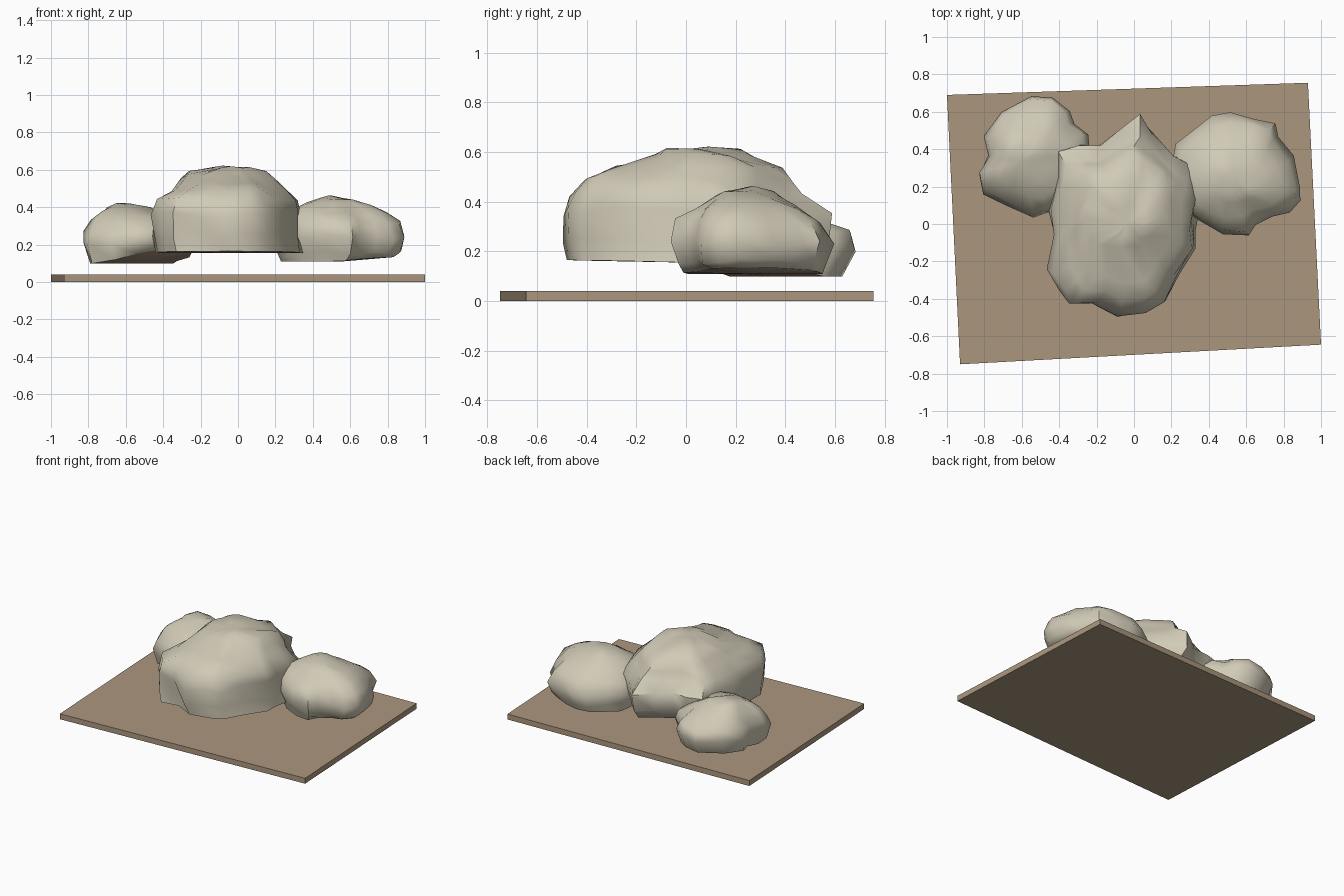
import bpy
import bmesh
from mathutils import Vector, noise

cube = bpy.data.objects.get("Cube")
if cube:
    bpy.data.objects.remove(cube, do_unlink=True)


def make_material(name, rgb):
    mat = bpy.data.materials.new(name)
    mat.use_nodes = True
    colour = (*rgb, 1)
    mat.diffuse_color = colour
    shader = mat.node_tree.nodes["Principled BSDF"]
    shader.inputs["Base Color"].default_value = colour
    shader.inputs["Roughness"].default_value = 0.9
    return mat


STONE = make_material("pale_stone", (0.635, 0.59, 0.47))
SOIL = make_material("brown_soil", (0.33, 0.24, 0.18))
EARTH = make_material("earth_slab", (0.41, 0.31, 0.208))


def add_object(name, bm, materials):
    bmesh.ops.recalc_face_normals(bm, faces=bm.faces)
    mesh = bpy.data.meshes.new(name)
    bm.to_mesh(mesh)
    bm.free()
    for mat in materials:
        mesh.materials.append(mat)
    obj = bpy.data.objects.new(name, mesh)
    bpy.context.collection.objects.link(obj)
    return obj


def add_slab(name, corners, thickness):
    bm = bmesh.new()
    face = bm.faces.new([bm.verts.new((x, y, 0)) for x, y in corners])
    solid = bmesh.ops.extrude_face_region(bm, geom=[face])
    top = [v for v in solid["geom"] if isinstance(v, bmesh.types.BMVert)]
    bmesh.ops.translate(bm, verts=top, vec=(0, 0, thickness))
    return add_object(name, bm, [EARTH])


def unit_outline(points):
    """Scale an outline to a square reaching from -1 to 1."""
    xs, ys = zip(*points)
    low, high = Vector((min(xs), min(ys))), Vector((max(xs), max(ys)))
    middle, half = (low + high) / 2, (high - low) / 2
    return [Vector(((x - middle.x) / half.x, (y - middle.y) / half.y)) for x, y in points]


def add_rock(name, outline, rings, tilt, roughness=0.035):
    """Loft an outline through rings of (z, x min, x max, y min, y max)."""
    bm = bmesh.new()
    shape = unit_outline(outline)
    loops = []
    for level, (z, x0, x1, y0, y1) in enumerate(rings):
        centre = Vector(((x0 + x1) / 2, (y0 + y1) / 2, z))
        # the outline grows rounder towards the crown
        roundness = 0.7 * max(0, level - 2) / len(rings)
        loop = []
        for corner in shape:
            u, v = corner.lerp(corner.normalized(), roundness)
            p = centre + Vector((u * (x1 - x0) / 2, v * (y1 - y0) / 2, 0))
            if level == 0:
                # the underside rises towards the tilt direction
                p.z += max(0, (p - centre).normalized().dot(tilt))
            else:
                p += noise.noise_vector(p * 6) * roughness
            loop.append(bm.verts.new(p))
        loops.append(loop)

    count = len(shape)
    for low, high in zip(loops, loops[1:]):
        for i in range(count):
            j = (i + 1) % count
            bm.faces.new((low[i], low[j], high[j], high[i]))

    # Close the crown and the soil-coloured underside with fans
    for loop, index in ((loops[0], 1), (loops[-1], 0)):
        middle = sum((v.co for v in loop), Vector()) / count
        if index:
            middle.z = rings[0][0]
        hub = bm.verts.new(middle)
        for i in range(count):
            face = bm.faces.new((loop[i], loop[(i + 1) % count], hub))
            face.material_index = index

    obj = add_object(name, bm, [STONE, SOIL])
    bpy.ops.object.select_all(action="DESELECT")
    obj.select_set(True)
    bpy.context.view_layer.objects.active = obj
    bpy.ops.object.shade_smooth_by_angle(angle=0.9)
    return obj


# Ground slab
add_slab("ground_slab", [(-1, 0.69), (-0.93, -0.75), (1, -0.645), (0.93, 0.755)], 0.04)

# Large middle boulder
add_rock(
    "middle_boulder",
    [(0.02, 0.59), (0.1, 0.5), (0.2, 0.38), (0.3, 0.32), (0.34, 0.18), (0.31, 0),
     (0.31, -0.11), (0.22, -0.27), (0.15, -0.42), (0.06, -0.47), (-0.08, -0.5),
     (-0.22, -0.42), (-0.35, -0.44), (-0.4, -0.35), (-0.45, -0.25), (-0.44, -0.05),
     (-0.46, 0.08), (-0.41, 0.25), (-0.39, 0.39), (-0.3, 0.43), (-0.2, 0.43), (-0.1, 0.5)],
    [(0.155, -0.44, 0.36, -0.48, 0.5),
     (0.24, -0.45, 0.35, -0.49, 0.57),
     (0.36, -0.46, 0.345, -0.5, 0.58),
     (0.43, -0.43, 0.32, -0.48, 0.48),
     (0.49, -0.36, 0.26, -0.42, 0.44),
     (0.535, -0.31, 0.21, -0.32, 0.39),
     (0.585, -0.27, 0.15, -0.14, 0.27),
     (0.617, -0.13, 0.07, -0.1, 0.1)],
    Vector((0, -0.01, 0)))

# Boulder on the model's left
add_rock(
    "left_boulder",
    [(0.22, 0.42), (0.3, 0.49), (0.4, 0.57), (0.52, 0.59), (0.64, 0.57), (0.74, 0.53),
     (0.77, 0.46), (0.86, 0.36), (0.89, 0.2), (0.89, 0.12), (0.83, 0.06), (0.74, 0.04),
     (0.65, 0), (0.6, -0.07), (0.48, -0.05), (0.34, 0.02), (0.24, 0.12), (0.2, 0.27)],
    [(0.11, 0.23, 0.83, -0.01, 0.55),
     (0.16, 0.21, 0.87, -0.05, 0.57),
     (0.24, 0.2, 0.89, -0.075, 0.59),
     (0.32, 0.23, 0.86, -0.05, 0.54),
     (0.38, 0.28, 0.79, 0.03, 0.46),
     (0.425, 0.36, 0.72, 0.13, 0.36),
     (0.445, 0.46, 0.63, 0.17, 0.28)],
    Vector((0.025, 0, 0)))

# Boulder on the model's right
add_rock(
    "right_boulder",
    [(-0.81, 0.15), (-0.82, 0.28), (-0.78, 0.37), (-0.8, 0.45), (-0.72, 0.58),
     (-0.55, 0.69), (-0.43, 0.66), (-0.35, 0.6), (-0.33, 0.53), (-0.26, 0.48),
     (-0.25, 0.38), (-0.28, 0.25), (-0.35, 0.13), (-0.45, 0.07), (-0.55, 0.04),
     (-0.68, 0.09)],
    [(0.1, -0.79, -0.25, 0.08, 0.63),
     (0.21, -0.82, -0.24, 0.04, 0.69),
     (0.28, -0.81, -0.27, 0.05, 0.67),
     (0.34, -0.76, -0.34, 0.12, 0.57),
     (0.385, -0.71, -0.45, 0.2, 0.49),
     (0.405, -0.66, -0.54, 0.28, 0.41)],
    Vector((0.055, -0.055, 0)))
